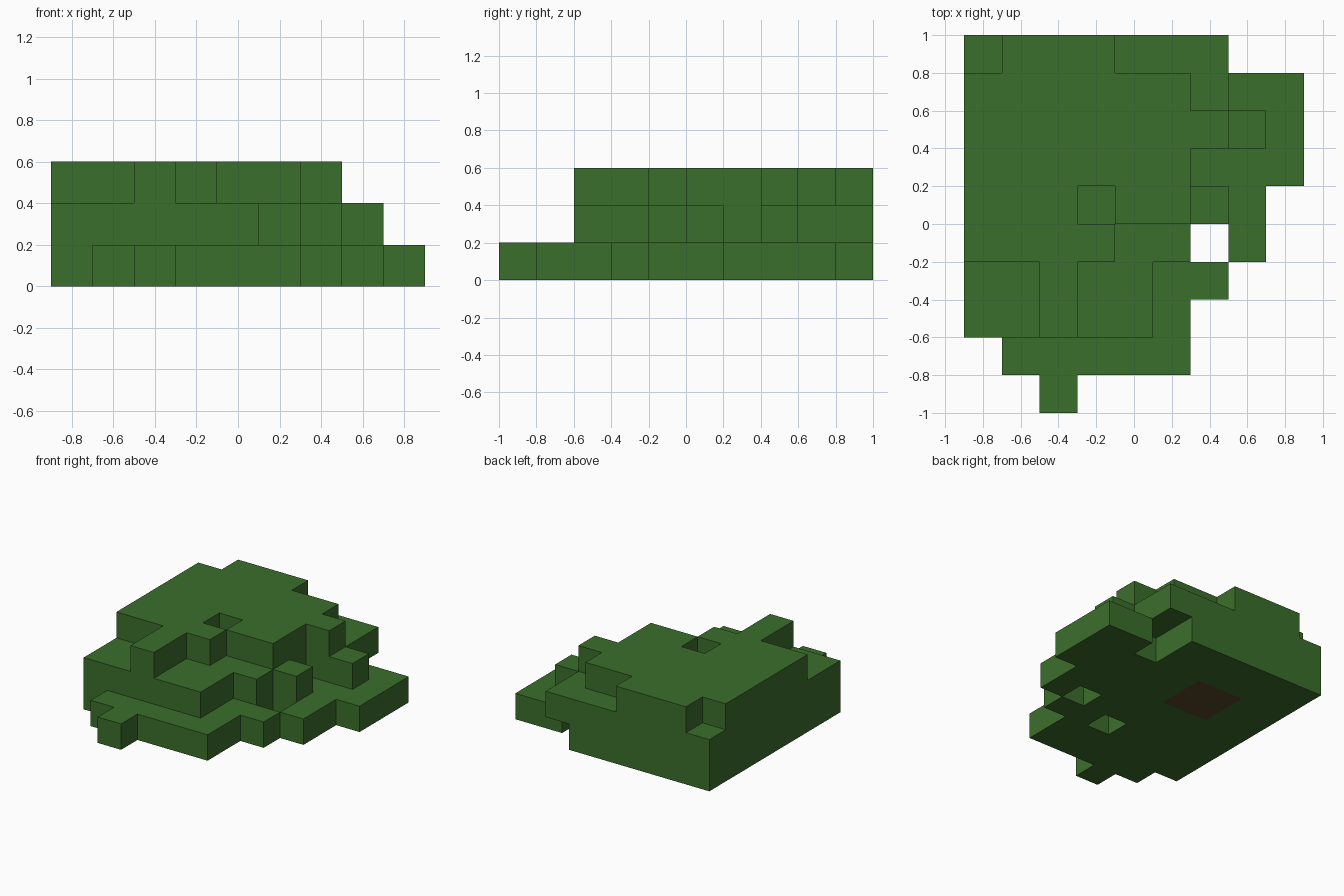
import bpy
import bmesh
from mathutils import Vector

CELL = 0.2
ORIGIN = Vector((-0.9, -1.0, 0.0))

start = bpy.data.objects.get("Cube")
if start:
    bpy.data.objects.remove(start, do_unlink=True)


def make_material(name, color):
    mat = bpy.data.materials.new(name)
    mat.use_nodes = True
    mat.diffuse_color = color
    mat.node_tree.nodes["Principled BSDF"].inputs["Base Color"].default_value = color
    mat.roughness = 0.9
    return mat


def block(level, cols, rows):
    """Grid cells of a rectangular block; both ends are included."""
    return {(c, r, level)
            for c in range(cols[0], cols[1] + 1)
            for r in range(rows[0], rows[1] + 1)}


def build_cells(name, cells, neighbours, mat):
    """Mesh the outer faces of the cells, skipping faces against neighbours."""
    bm = bmesh.new()
    solid = cells | neighbours
    for cell in sorted(cells):
        centre = Vector(cell) + Vector((0.5, 0.5, 0.5))
        for axis in range(3):
            for sign in (-1, 1):
                n = Vector((0, 0, 0))
                n[axis] = sign
                if tuple(int(v) for v in Vector(cell) + n) in solid:
                    continue
                u = Vector((0, 0, 0))
                u[(axis + 1) % 3] = 1
                v = n.cross(u)
                corners = (-u - v, u - v, u + v, v - u)
                bm.faces.new([bm.verts.new(ORIGIN + CELL * (centre + (n + k) / 2))
                              for k in corners])
    bmesh.ops.remove_doubles(bm, verts=bm.verts, dist=CELL / 100)
    mesh = bpy.data.meshes.new(name)
    bm.to_mesh(mesh)
    bm.free()
    mesh.materials.append(mat)
    obj = bpy.data.objects.new(name, mesh)
    bpy.context.collection.objects.link(obj)
    return obj


leaf_green = make_material("leaf green", (0.044, 0.156, 0.024, 1))
bark_brown = make_material("bark brown", (0.098, 0.058, 0.019, 1))

# Trunk top set into the underside
trunk = block(0, (2, 3), (6, 7))

# Lower leaves: broad skirt with a front tab and side spurs
lower = block(0, (0, 5), (2, 9)) | block(0, (1, 5), (1, 1)) | block(0, (2, 2), (0, 0))
lower |= block(0, (6, 6), (3, 3)) | block(0, (6, 6), (5, 7))
lower |= block(0, (7, 7), (4, 8)) | block(0, (8, 8), (6, 8))
lower -= block(0, (4, 4), (3, 3)) | trunk

# Middle leaves: stepped in at the front and one side
middle = block(1, (0, 4), (2, 9)) | block(1, (5, 5), (4, 9))
middle |= block(1, (6, 6), (5, 5)) | block(1, (6, 6), (7, 9)) | block(1, (7, 7), (7, 7))

# Top leaves: main plateau, front ridge, side spur and a small pit
top = block(2, (0, 3), (4, 8)) | block(2, (4, 5), (5, 8))
top |= block(2, (2, 2), (2, 3)) | block(2, (6, 6), (7, 7)) | block(2, (1, 3), (9, 9))
top -= block(2, (3, 3), (5, 5))

build_cells("leaf_canopy", lower | middle | top, trunk, leaf_green)
build_cells("trunk_top", trunk, set(), bark_brown)
